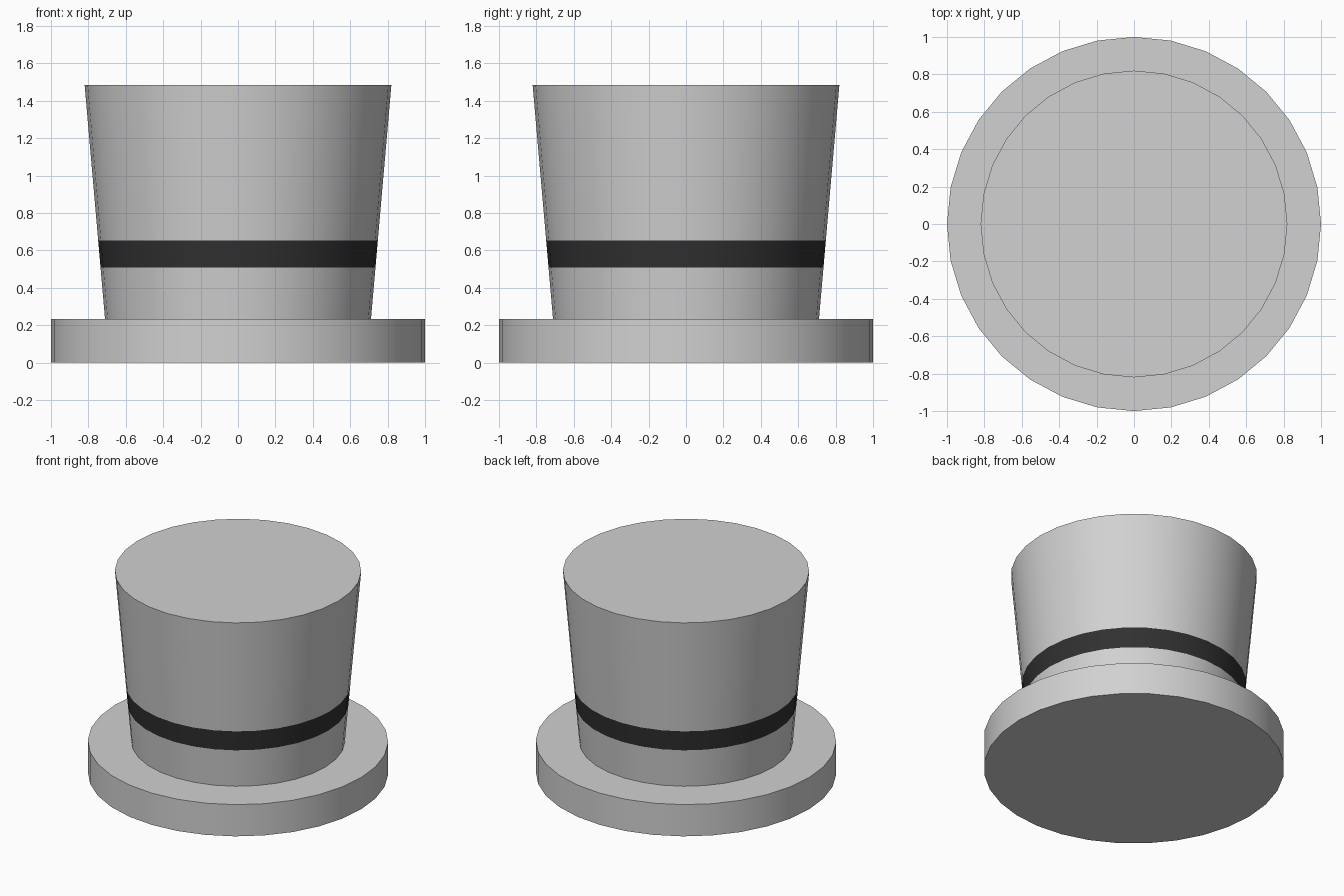
import bpy, bmesh, math

cube = bpy.data.objects.get("Cube")
if cube:
    bpy.data.objects.remove(cube, do_unlink=True)

SIDES = 32


def flat_material(name, value):
    mat = bpy.data.materials.new(name)
    mat.use_nodes = True
    colour = (value, value, value, 1)
    mat.diffuse_color = colour
    mat.node_tree.nodes["Principled BSDF"].inputs["Base Color"].default_value = colour
    return mat


def turned_part(name, profile, materials, band=None):
    """Stack rings of (radius, height), cap both ends, colour one level as a band."""
    bm = bmesh.new()
    rings = []
    for radius, z in profile:
        angles = [2 * math.pi * i / SIDES for i in range(SIDES)]
        rings.append([bm.verts.new((radius * math.cos(a), radius * math.sin(a), z)) for a in angles])
    for level, (low, high) in enumerate(zip(rings, rings[1:])):
        for i in range(SIDES):
            j = (i + 1) % SIDES
            face = bm.faces.new((low[i], low[j], high[j], high[i]))
            face.material_index = int(level == band)
    bm.faces.new(rings[0][::-1])
    bm.faces.new(rings[-1])
    mesh = bpy.data.meshes.new(name)
    bm.to_mesh(mesh)
    bm.free()
    for mat in materials:
        mesh.materials.append(mat)
    obj = bpy.data.objects.new(name, mesh)
    bpy.context.collection.objects.link(obj)
    # Smooth sides, sharp rims
    bpy.ops.object.select_all(action="DESELECT")
    obj.select_set(True)
    bpy.context.view_layer.objects.active = obj
    bpy.ops.object.shade_smooth_by_angle(angle=math.radians(30))
    return obj


grey = flat_material("light_grey_felt", 0.64)
black = flat_material("black_ribbon", 0.03)

# Thick round brim
BRIM_TOP, CROWN_TOP = 0.233, 1.484
turned_part("brim", [(1, 0), (1, BRIM_TOP)], [grey])

# Flared crown with a flush ribbon band
heights = (BRIM_TOP, 0.508, 0.653, CROWN_TOP)
crown_profile = [(0.711 + 0.109 * (z - BRIM_TOP) / (CROWN_TOP - BRIM_TOP), z) for z in heights]
turned_part("crown", crown_profile, [grey, black], band=1)
